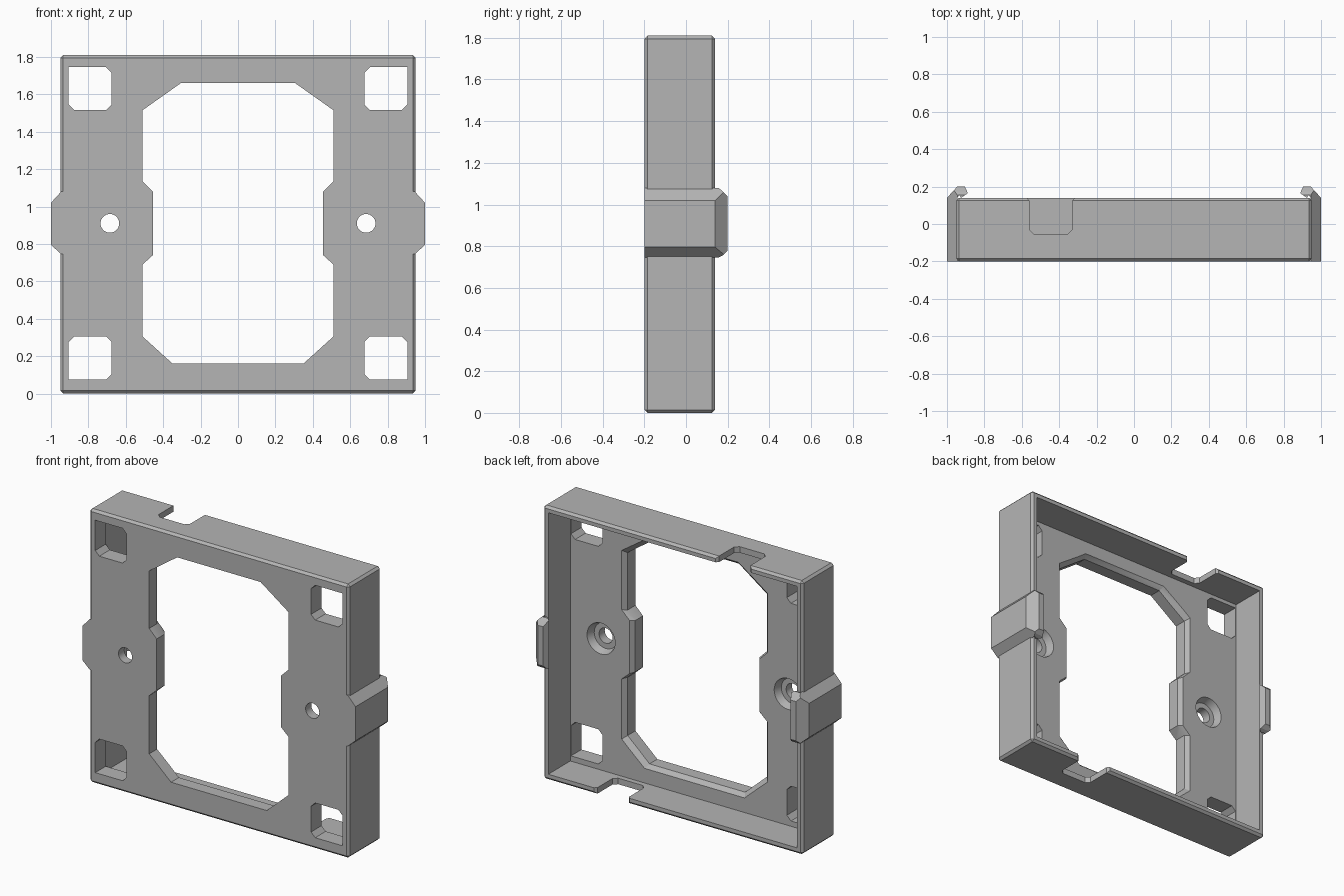
import bpy, bmesh
from math import sin, cos, tau

old = bpy.data.objects.get("Cube")
if old:
    bpy.data.objects.remove(old, do_unlink=True)

gray = bpy.data.materials.new("plain gray")
gray.use_nodes = True
COLOUR = (0.46, 0.46, 0.46, 1)
gray.diffuse_color = COLOUR
gray.node_tree.nodes["Principled BSDF"].inputs["Base Color"].default_value = COLOUR

MID = 0.905                     # mid height
BACK, FRONT = 0.14, -0.2        # rim and face in y
FLOOR = -0.09                   # rear surface of the front plate


def prism(name, pts, axis, lo, hi, scale=(1, 1), centre=(0, 0)):
    """Extrude a 2D profile along an axis; the far end may be scaled."""
    place = {"x": lambda a, b, t: (t, a, b),
             "y": lambda a, b, t: (a, t, b),
             "z": lambda a, b, t: (a, b, t)}[axis]
    bm = bmesh.new()
    near = [bm.verts.new(place(a, b, lo)) for a, b in pts]
    far = [bm.verts.new(place(centre[0] + (a - centre[0]) * scale[0],
                              centre[1] + (b - centre[1]) * scale[1], hi)) for a, b in pts]
    bm.faces.new(near)
    bm.faces.new(far)
    for i in range(len(pts)):
        j = (i + 1) % len(pts)
        bm.faces.new((near[i], near[j], far[j], far[i]))
    bmesh.ops.recalc_face_normals(bm, faces=bm.faces)
    mesh = bpy.data.meshes.new(name)
    bm.to_mesh(mesh)
    bm.free()
    mesh.materials.append(gray)
    obj = bpy.data.objects.new(name, mesh)
    bpy.context.collection.objects.link(obj)
    return obj


def apply_mods(obj):
    bpy.context.view_layer.update()
    graph = bpy.context.evaluated_depsgraph_get()
    mesh = bpy.data.meshes.new_from_object(obj.evaluated_get(graph))
    obj.modifiers.clear()
    obj.data = mesh


def combine(obj, tool, operation="DIFFERENCE"):
    mod = obj.modifiers.new("cut", "BOOLEAN")
    mod.operation, mod.object, mod.solver = operation, tool, "EXACT"
    apply_mods(obj)
    bpy.data.objects.remove(tool, do_unlink=True)


def rect(x0, x1, z0, z1):
    return [(x0, z0), (x1, z0), (x1, z1), (x0, z1)]


def circle(x, z, r, n=32):
    return [(x + r * cos(tau * i / n), z + r * sin(tau * i / n)) for i in range(n)]


# Outer shell with small chamfers, hollow from the back
frame = prism("frame", rect(-0.95, 0.95, 0, 1.81), "y", FRONT, BACK)
bevel = frame.modifiers.new("chamfer", "BEVEL")
bevel.width, bevel.segments = 0.015, 1
apply_mods(frame)
combine(frame, prism("hollow", rect(-0.91, 0.91, 0.04, 1.77), "y", FLOOR, 0.4))

# Large central window with side tabs and a chamfered rear edge
right = [(0.35, 0.16), (0.51, 0.305), (0.51, 0.69), (0.455, 0.74),
         (0.455, 1.08), (0.51, 1.135), (0.51, 1.515), (0.305, 1.66)]
window = right + [(-x, z) for x, z in reversed(right)]
combine(frame, prism("window", window, "y", -0.4, 0.4))
flare = prism("window_flare", [(x * 0.93, MID + (z - MID) * 0.953) for x, z in window],
              "y", FLOOR - 0.07, FLOOR + 0.035,
              (1.105 / 0.93, 1.0705 / 0.953), (0, MID))
combine(frame, flare)

for s in (-1, 1):
    # Corner openings, square only at the outermost corner
    for t in (-1, 1):
        hole = [(0.905, 0.835), (0.705, 0.835), (0.675, 0.805), (0.675, 0.635),
                (0.705, 0.605), (0.875, 0.605), (0.905, 0.635)]
        pts = [(s * x, 0.91 + t * z) for x, z in hole]
        combine(frame, prism("corner_hole", pts, "y", -0.4, FLOOR + 0.05))
    # Screw holes with a recess behind
    combine(frame, prism("screw_hole", circle(s * 0.685, 0.91, 0.05), "y", -0.4, 0.1))
    combine(frame, prism("screw_recess", circle(s * 0.685, 0.91, 0.085), "y",
                         FLOOR - 0.05, FLOOR + 0.01, (1.25, 1.25), (s * 0.685, 0.91)))
    # Rim notches, at opposite ends of the top and bottom walls
    half = [(0.115, -0.03), (0.115, 0.125), (0.132, 0.142), (0.132, 0.3)]
    notch = [(0.09, -0.055)] + half
    notch = notch + [(-x, y) for x, y in reversed(notch)]
    lo, hi = (1.7, 1.9) if s < 0 else (-0.1, 0.1)
    combine(frame, prism("notch", [(s * 0.445 + x, y) for x, y in notch], "z", lo, hi))

# Side clips: hook outline limited by tapered ends
hook = [(0.93, FRONT), (1.0, FRONT), (1.0, 0.14), (0.945, 0.2), (0.905, 0.2),
        (0.888, 0.165), (0.925, 0.14), (0.935, 0.155), (0.945, 0.14), (0.93, 0.1)]
taper = [(1.1, 0.905 - 0.005), (1.0, 0.795), (0.945, 0.745), (0.8, 0.745),
         (0.8, 1.08), (0.945, 1.08), (1.0, 1.02), (1.1, 0.92)]
ends = [(-0.3, 0.7), (0.1, 0.7), (0.155, 0.745), (0.175, 0.755), (0.21, 0.79),
        (0.21, 1.03), (0.175, 1.065), (0.155, 1.08), (0.1, 1.12), (-0.3, 1.12)]
for s, side in ((1, "left"), (-1, "right")):
    clip = prism(side + "_clip", [(s * x, y) for x, y in hook], "z", 0.7, 1.1)
    combine(clip, prism("taper", [(s * x, z) for x, z in taper], "y", -0.5, 0.5), "INTERSECT")
    combine(clip, prism("ends", ends, "x", min(s * 0.5, s * 1.5), max(s * 0.5, s * 1.5)), "INTERSECT")

# Smooth round holes, keep edges crisp
bpy.ops.object.select_all(action="DESELECT")
frame.select_set(True)
bpy.context.view_layer.objects.active = frame
bpy.ops.object.shade_smooth_by_angle()
